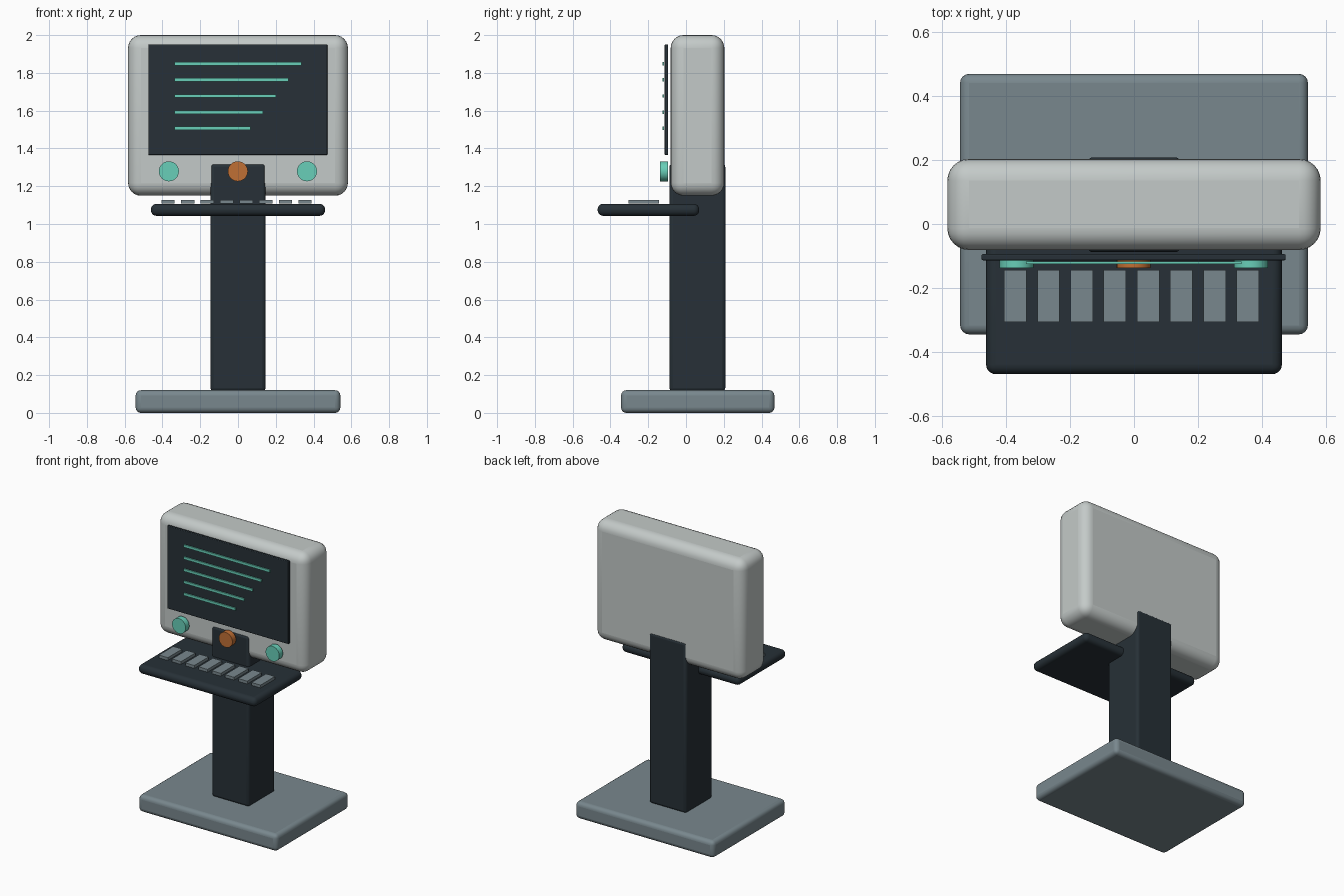
import bpy
import math

if "Cube" in bpy.data.objects:
    bpy.data.objects.remove(bpy.data.objects["Cube"])


def material(name, rgb):
    m = bpy.data.materials.new(name)
    m.diffuse_color = (*rgb, 1)
    m.use_nodes = True
    m.node_tree.nodes["Principled BSDF"].inputs["Base Color"].default_value = m.diffuse_color
    return m


SHELL = material("shell_grey", (0.55, 0.59, 0.58))
DARK = material("dark_slate", (0.02, 0.03, 0.038))
STEEL = material("steel_grey", (0.19, 0.245, 0.27))
TEAL = material("teal", (0.14, 0.62, 0.48))
ORANGE = material("orange", (0.53, 0.16, 0.035))


def finish(ob, name, mat, bevel=0, segments=3):
    ob.name = name
    ob.data.materials.append(mat)
    if bevel:
        mod = ob.modifiers.new("Bevel", "BEVEL")
        mod.width = bevel
        mod.segments = segments
        mod.limit_method = "ANGLE"
    bpy.ops.object.shade_smooth_by_angle(angle=math.radians(35))
    return ob


def box(name, mat, x, y, z, bevel=0, segments=3):
    """Box from (min, max) ranges on each axis."""
    bpy.ops.mesh.primitive_cube_add(size=1, location=[(a + b) / 2 for a, b in (x, y, z)])
    ob = bpy.context.object
    ob.scale = [b - a for a, b in (x, y, z)]
    bpy.ops.object.transform_apply(location=False, rotation=False, scale=True)
    return finish(ob, name, mat, bevel, segments)


# Stand
box("base_plate", STEEL, (-0.542, 0.542), (-0.344, 0.468), (0, 0.12), 0.028, 4)
box("column", DARK, (-0.146, 0.146), (-0.088, 0.208), (0.115, 1.32), 0.018, 3)

# Display housing and screen
box("housing", SHELL, (-0.582, 0.582), (-0.081, 0.203), (1.15, 2.0), 0.068, 6)
box("screen", DARK, (-0.475, 0.473), (-0.113, -0.094), (1.365, 1.95), 0.004, 2)

# Screen readout bars, each shorter than the one above
for i in range(5):
    z = 1.848 - i * 0.0852
    box(f"readout_bar_{i + 1}", TEAL, (-0.337, 0.335 - i * 0.0675),
        (-0.125, -0.117), (z - 0.009, z + 0.009))

# Key shelf with a row of keys
box("key_shelf", DARK, (-0.461, 0.461), (-0.468, 0.07), (1.043, 1.107), 0.03, 5)
for i in range(8):
    x = -0.37 + i * 0.1035
    box(f"key_{i + 1}", STEEL, (x - 0.035, x + 0.035), (-0.305, -0.144), (1.108, 1.128))

# Knobs below the screen
for name, x, mat in (("left_knob", -0.366, TEAL), ("centre_knob", -0.001, ORANGE),
                     ("right_knob", 0.365, TEAL)):
    bpy.ops.mesh.primitive_cylinder_add(vertices=32, radius=0.053, depth=0.041,
                                        location=(x, -0.1165, 1.279),
                                        rotation=(math.pi / 2, 0, 0))
    finish(bpy.context.object, name, mat)
